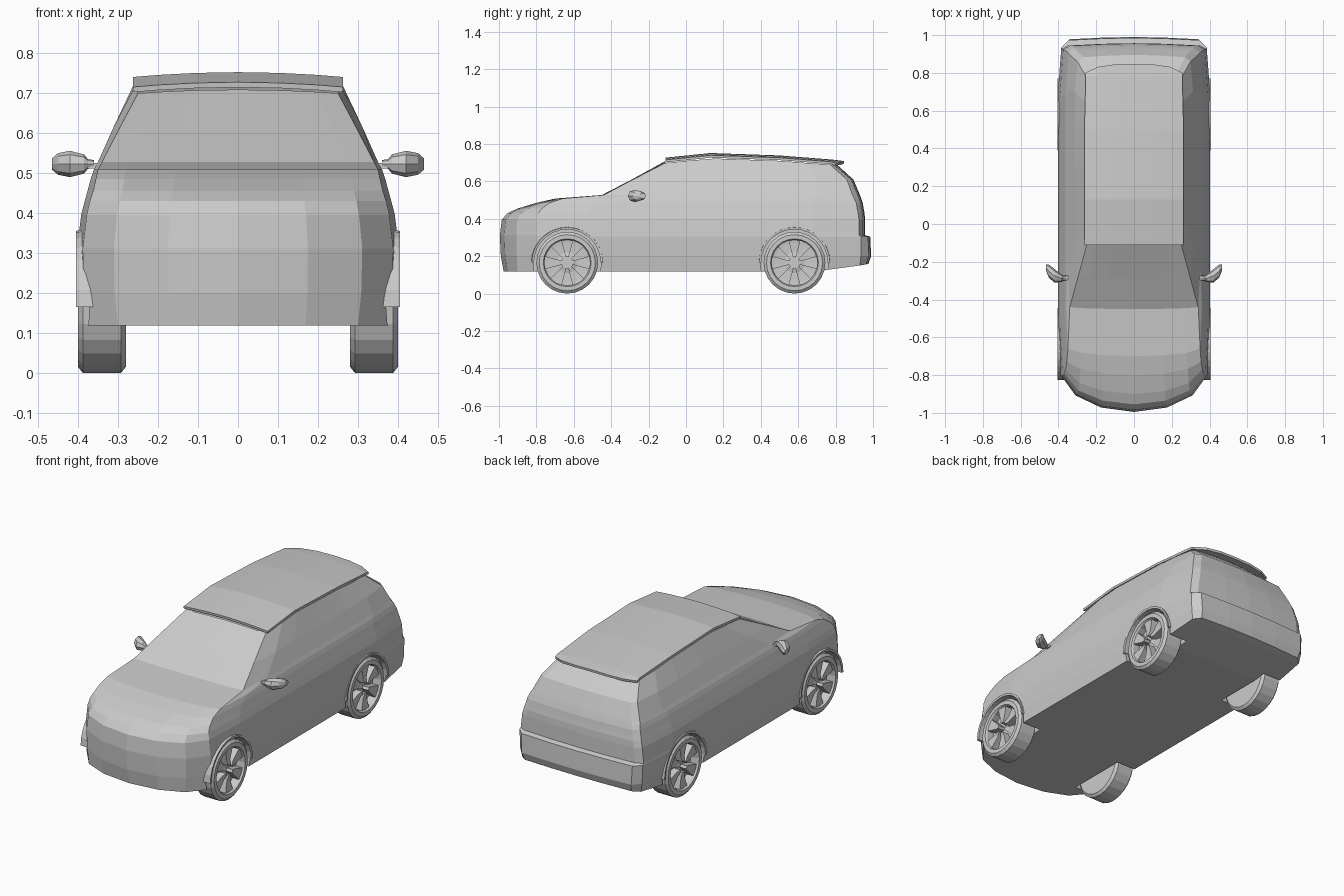
import bpy, bmesh, math
from mathutils import Matrix, Vector

cube = bpy.data.objects.get("Cube")
if cube:
    bpy.data.objects.remove(cube, do_unlink=True)

grey = bpy.data.materials.new("light grey paint")
grey.use_nodes = True
grey.diffuse_color = (0.6, 0.6, 0.6, 1)
grey.node_tree.nodes["Principled BSDF"].inputs["Base Color"].default_value = (0.6, 0.6, 0.6, 1)


def finish(name, bm):
    bmesh.ops.recalc_face_normals(bm, faces=bm.faces)
    mesh = bpy.data.meshes.new(name)
    bm.to_mesh(mesh)
    bm.free()
    mesh.materials.append(grey)
    obj = bpy.data.objects.new(name, mesh)
    bpy.context.collection.objects.link(obj)
    return obj


def loft(bm, rings, closed=True):
    """Skin a list of equal-length point rings with quads."""
    rows = [[bm.verts.new(p) for p in r] for r in rings]
    n = len(rows[0])
    for a, b in zip(rows, rows[1:]):
        for i in range(n if closed else n - 1):
            j = (i + 1) % n
            bm.faces.new((a[i], a[j], b[j], b[i]))
    return rows


ROOF = [(-0.11, 0.72), (0.13, 0.745), (0.5, 0.732), (0.78, 0.71), (0.845, 0.702)]


def roof_z(y):
    if y <= ROOF[0][0]:
        return ROOF[0][1]
    for (y0, z0), (y1, z1) in zip(ROOF, ROOF[1:]):
        if y <= y1:
            return z0 + (z1 - z0) * (y - y0) / (y1 - y0)
    return ROOF[-1][1]


# Body: stacked plan outlines (z, nose y, front corner y, corner x, side x, rear corner y, tail y)
SLICES = [
    (0.118, -0.975, -0.81, 0.375, 0.388, 0.93, 0.975),
    (0.20, -0.99, -0.80, 0.385, 0.398, 0.935, 0.99),
    (0.305, -0.995, -0.80, 0.388, 0.403, 0.935, 0.985),
    (0.312, -0.995, -0.80, 0.388, 0.402, 0.925, 0.957),
    (0.395, -0.985, -0.80, 0.378, 0.392, 0.925, 0.957),
    (0.43, -0.955, -0.79, 0.37, 0.383, 0.92, 0.955),
    (0.455, -0.90, -0.77, 0.362, 0.376, 0.915, 0.95),
    (0.485, -0.80, -0.73, 0.355, 0.368, 0.91, 0.945),
    (0.508, -0.70, -0.66, 0.35, 0.36, 0.90, 0.937),
    (0.527, -0.45, -0.44, 0.34, 0.35, 0.89, 0.93),
    (0.61, -0.29, -0.283, 0.297, 0.313, 0.86, 0.895),
    (0.70, -0.112, -0.11, 0.25, 0.26, 0.77, 0.80)]


def outline(s):
    z, yf, yc, wc, w, yrc, yr = s
    pts = [(f * wc, yf + t * (yc - yf)) for f, t in ((0, 0), (0.45, 0.12), (0.8, 0.45), (1, 1))]
    pts += [(w, yc + t * (yrc - yc)) for t in (0.15, 0.3, 0.5, 0.7, 0.86)]
    pts += [(0.955 * w, yrc), (0.86 * w, yr - 0.012), (0.4 * w, yr - 0.003), (0, yr)]
    half = []
    for x, y in pts:
        h = z
        if s is SLICES[0]:
            h += max(0, y - 0.75) * 0.18
        if s is SLICES[-1]:
            h = roof_z(y) - 0.022 + 0.01 * (1 - (x / 0.26) ** 2)
        half.append(Vector((x, y, h)))
    return half + [Vector((-p.x, p.y, p.z)) for p in half[-2:0:-1]]


def cap(bm, ring):
    n = len(ring)
    for i in range(n // 2):
        quad = [ring[i], ring[i + 1], ring[-i - 1], ring[-i % n]]
        bm.faces.new(list(dict.fromkeys(quad)))


bm = bmesh.new()
rows = loft(bm, [outline(s) for s in SLICES])
cap(bm, rows[0])
cap(bm, rows[-1])
body = finish("body", bm)

# Wheel wells cut from the body
WHEELS = [(sx, y) for sx in (1, -1) for y in (-0.635, 0.58)]
HUB_Z = 0.165
bm = bmesh.new()
for sx, y in WHEELS:
    bmesh.ops.create_cone(bm, cap_ends=True, segments=28, radius1=0.182, radius2=0.182, depth=0.3,
                          matrix=Matrix.Translation((sx * 0.42, y, HUB_Z)) @ Matrix.Rotation(math.pi / 2, 4, "Y"))
cutter = finish("wheel_well_cutter", bm)
cutter.hide_render = True
mod = body.modifiers.new("wheel wells", "BOOLEAN")
mod.operation = "DIFFERENCE"
mod.solver = "EXACT"
mod.object = cutter
bpy.context.view_layer.update()
body_eval = body.evaluated_get(bpy.context.evaluated_depsgraph_get())
cut_mesh = bpy.data.meshes.new_from_object(body_eval)
body.modifiers.clear()
body.data = cut_mesh
bpy.data.objects.remove(cutter, do_unlink=True)

# Roof shell with a rounded rear lip
bm = bmesh.new()
rings = []
for k, (y, z) in enumerate(ROOF):
    w = 0.262 if k < 3 else 0.255
    lip = 0.045 if k == 4 else 0
    rings.append([(f * w, y - lip * abs(f) ** 4, z - 0.012 * f * f)
                  for f in (-1, -0.75, -0.4, 0, 0.4, 0.75, 1)])
loft(bm, rings, closed=False)
if sum(f.normal.z for f in bm.faces) < 0:
    bmesh.ops.reverse_faces(bm, faces=bm.faces)
roof = finish("roof", bm)
solid = roof.modifiers.new("thickness", "SOLIDIFY")
solid.thickness = 0.013
solid.offset = 0


def circle(x, r, y, z, n, start=0.0):
    return [(x, y + r * math.cos(start + math.tau * i / n), z + r * math.sin(start + math.tau * i / n))
            for i in range(n)]


# Wheels: turned tyre, rim disc with six sunken windows
TYRE = [(0.28, 0.11), (0.28, 0.15), (0.292, 0.165), (0.388, 0.165), (0.40, 0.15), (0.40, 0.128), (0.39, 0.122)]
RIM = [(0.39, 0.122), (0.388, 0.106), (0.386, 0.055), (0.392, 0.03)]
SEG = 24
for sx, y in WHEELS:
    label = ("front" if y < 0 else "rear") + ("_left" if sx > 0 else "_right")
    bm = bmesh.new()
    rows = loft(bm, [circle(sx * x, r, y, HUB_Z, SEG) for x, r in TYRE])
    bm.faces.new(rows[0])
    finish(label + "_tyre", bm)

    bm = bmesh.new()
    rows = loft(bm, [circle(sx * x, r, y, HUB_Z, SEG, -math.tau / SEG) for x, r in RIM])
    bm.faces.new(rows[-1])
    bm.faces.ensure_lookup_table()
    windows = [f for f in bm.faces if f.index < 0 or set(f.verts) <= set(rows[1] + rows[2])]
    windows = [f for i, f in enumerate(windows) if i % 4 < 2]
    ext = bmesh.ops.extrude_face_region(bm, geom=windows)
    bmesh.ops.delete(bm, geom=windows, context="FACES_ONLY")
    bmesh.ops.translate(bm, vec=(-sx * 0.04, 0, 0),
                        verts=[g for g in ext["geom"] if isinstance(g, bmesh.types.BMVert)])
    finish(label + "_rim", bm)

    # Arch lip around the well
    bm = bmesh.new()
    section = [(0.34, 0.178), (0.403, 0.178), (0.405, 0.19), (0.34, 0.194)]
    arcs = []
    for i in range(15):
        a = math.pi * i / 14
        arcs.append([(sx * x, y + r * math.cos(a), HUB_Z + r * math.sin(a)) for x, r in section])
    rows = loft(bm, arcs)
    bm.faces.new(rows[0])
    bm.faces.new(rows[-1])
    finish(label + "_arch", bm)

# Door mirrors: tapered faceted shell on a short stalk (x, y, depth, height)
MIRROR = [(0.36, -0.287, 0.012, 0.01), (0.375, -0.287, 0.015, 0.012), (0.385, -0.287, 0.02, 0.024),
          (0.42, -0.275, 0.036, 0.033), (0.45, -0.25, 0.035, 0.027), (0.465, -0.232, 0.018, 0.014)]
for sx, side in ((1, "left"), (-1, "right")):
    bm = bmesh.new()
    rings = [[(sx * x, y + d * math.cos(math.tau * i / 8), 0.522 + h * math.sin(math.tau * i / 8))
              for i in range(8)] for x, y, d, h in MIRROR]
    rows = loft(bm, rings)
    bm.faces.new(rows[0])
    bm.faces.new(rows[-1])
    finish(side + "_mirror", bm)
    bm = bmesh.new()
    bmesh.ops.create_cube(bm, size=1, matrix=Matrix.Translation((sx * 0.35, -0.285, 0.518))
                          @ Matrix.Diagonal((0.05, 0.025, 0.014, 1)))
    finish(side + "_mirror_stalk", bm)
